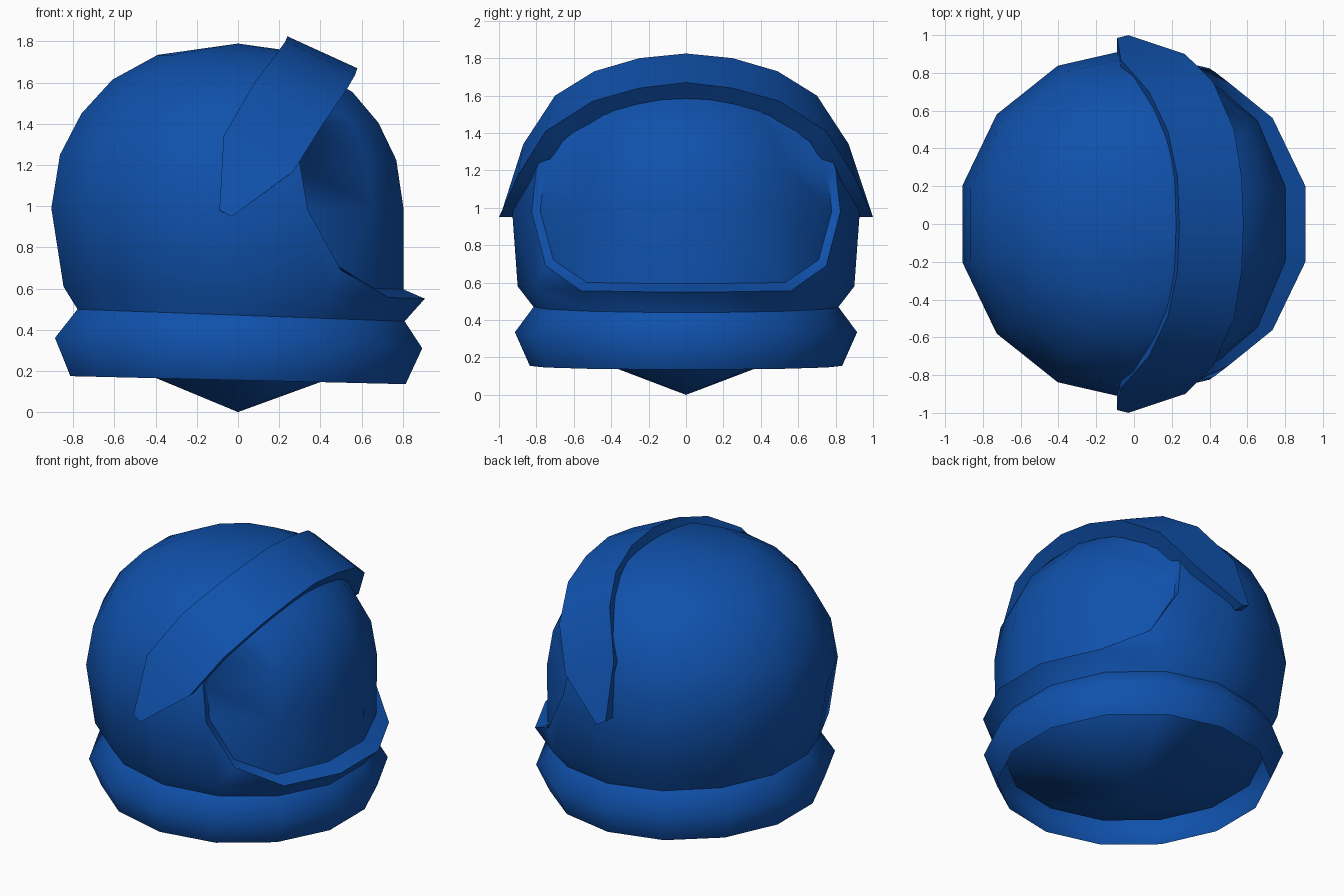
import bpy, bmesh, math
from mathutils import Vector

if "Cube" in bpy.data.objects:
    bpy.data.objects.remove(bpy.data.objects["Cube"], do_unlink=True)

SEGMENTS = 14

# Single blue paint
blue = bpy.data.materials.new("helmet_blue")
blue.use_nodes = True
colour = (0.005, 0.082, 0.41, 1)
blue.diffuse_color = colour
blue.node_tree.nodes["Principled BSDF"].inputs["Base Color"].default_value = colour


def finish(name, bm, angle):
    """Turn a bmesh into a smooth shaded, painted object."""
    mesh = bpy.data.meshes.new(name)
    bm.to_mesh(mesh)
    bm.free()
    mesh.materials.append(blue)
    obj = bpy.data.objects.new(name, mesh)
    bpy.context.collection.objects.link(obj)
    bpy.ops.object.select_all(action="DESELECT")
    obj.select_set(True)
    bpy.context.view_layer.objects.active = obj
    bpy.ops.object.shade_smooth_by_angle(angle=math.radians(angle))
    return obj


def make_rings(bm, profile):
    """Rings from top to bottom: height, radius, x centre, forward dip."""
    rings = []
    for z, r, cx, dip in profile:
        if r == 0:
            rings.append([bm.verts.new((cx, 0, z))] * SEGMENTS)
            continue
        ring = []
        for i in range(SEGMENTS):
            a = (i + 0.5) * math.tau / SEGMENTS
            ring.append(bm.verts.new((cx + r * math.cos(a), r * math.sin(a),
                                      z - dip * math.cos(a))))
        rings.append(ring)
    return rings


def quad_corners(rings, band, i):
    j = (i + 1) % SEGMENTS
    quad = [rings[band][i], rings[band + 1][i], rings[band + 1][j], rings[band][j]]
    return list(dict.fromkeys(quad))


# Helmet shell with recessed face opening on the +x side
bm = bmesh.new()
rings = make_rings(bm, [
    (1.79, 0, 0, 0), (1.735, 0.40, 0, 0), (1.615, 0.625, 0, 0),
    (1.45, 0.78, 0, 0), (1.25, 0.887, 0, 0), (0.99, 0.93, 0, 0),
    (0.58, 0.9, 0.03, 0.03), (0.47, 0.815, 0.015, 0.03),
    (0.30, 0.79, 0, 0.02), (0, 0, 0, 0)])
for col, side in ((2, 1), (11, -1)):
    rings[4][col].co = (0.30, 0.80 * side, 1.21)
    rings[5][col].co = (0.34, 0.825 * side, 0.98)

centre_cols, all_cols = (12, 13, 0), (11, 12, 13, 0, 1)
visor = []
for band in range(len(rings) - 1):
    for i in range(SEGMENTS):
        quad = quad_corners(rings, band, i)
        if band == 5 and i in (1, 11):
            # Lower corner of the opening, split around an extra point
            side = 1 if i == 1 else -1
            mid = bm.verts.new((0.5, 0.75 * side, 0.69))
            tris = [bm.faces.new((quad[k], quad[(k + 1) % 4], mid)) for k in range(4)]
            visor += [tris[3], tris[0] if side > 0 else tris[2]]
            continue
        face = bm.faces.new(quad)
        if (band in (1, 5) and i in centre_cols) or (band in (2, 3, 4) and i in all_cols):
            visor.append(face)

bmesh.ops.inset_region(bm, faces=visor, thickness=0.001, use_even_offset=True)
for v in {v for f in visor for v in f.verts}:
    v.co.x = 0.3 + (v.co.x - 0.3) * 0.83
    v.co.y *= 0.945
    v.co.z = 1 + (v.co.z - 1) * 0.9
finish("helmet_shell", bm, 58)

# Neck collar, an open band bulging at mid height
bm = bmesh.new()
rings = make_rings(bm, [(0.47, 0.815, 0.015, 0.03), (0.335, 0.915, 0.003, 0.026),
                        (0.155, 0.835, 0, 0.02)])
for band in range(2):
    for i in range(SEGMENTS):
        bm.faces.new(quad_corners(rings, band, i))
finish("neck_collar", bm, 80)

# Brow band arching from side to side over the opening
back_edge = [(0.24, 0, 1.825), (0.23, 0.25, 1.8), (0.18, 0.49, 1.73),
             (0.08, 0.70, 1.6), (-0.07, 0.87, 1.34), (-0.09, 0.985, 0.98)]
front_edge = [(0.58, 0, 1.67), (0.57, 0.25, 1.64), (0.53, 0.5, 1.57),
              (0.42, 0.75, 1.41), (0.27, 0.9, 1.17), (-0.03, 1.0, 0.95)]


def mirrored(path):
    flip = [Vector((x, -y, z)) for x, y, z in path[:0:-1]]
    return flip + [Vector(p) for p in path]


def inward(p):
    base = Vector((0, 0, 0.96))
    q = base + (p - base) * 0.88
    q.x = min(q.x, p.x)
    return q


bm = bmesh.new()
sections = []
for b, f in zip(mirrored(back_edge), mirrored(front_edge)):
    sections.append([bm.verts.new(p) for p in (b, f, inward(f), inward(b))])
for s, t in zip(sections, sections[1:]):
    for k in range(4):
        n = (k + 1) % 4
        bm.faces.new((s[k], s[n], t[n], t[k]))
bm.faces.new(sections[0])
bm.faces.new(sections[-1])
bmesh.ops.recalc_face_normals(bm, faces=bm.faces[:])
finish("brow_band", bm, 42)
